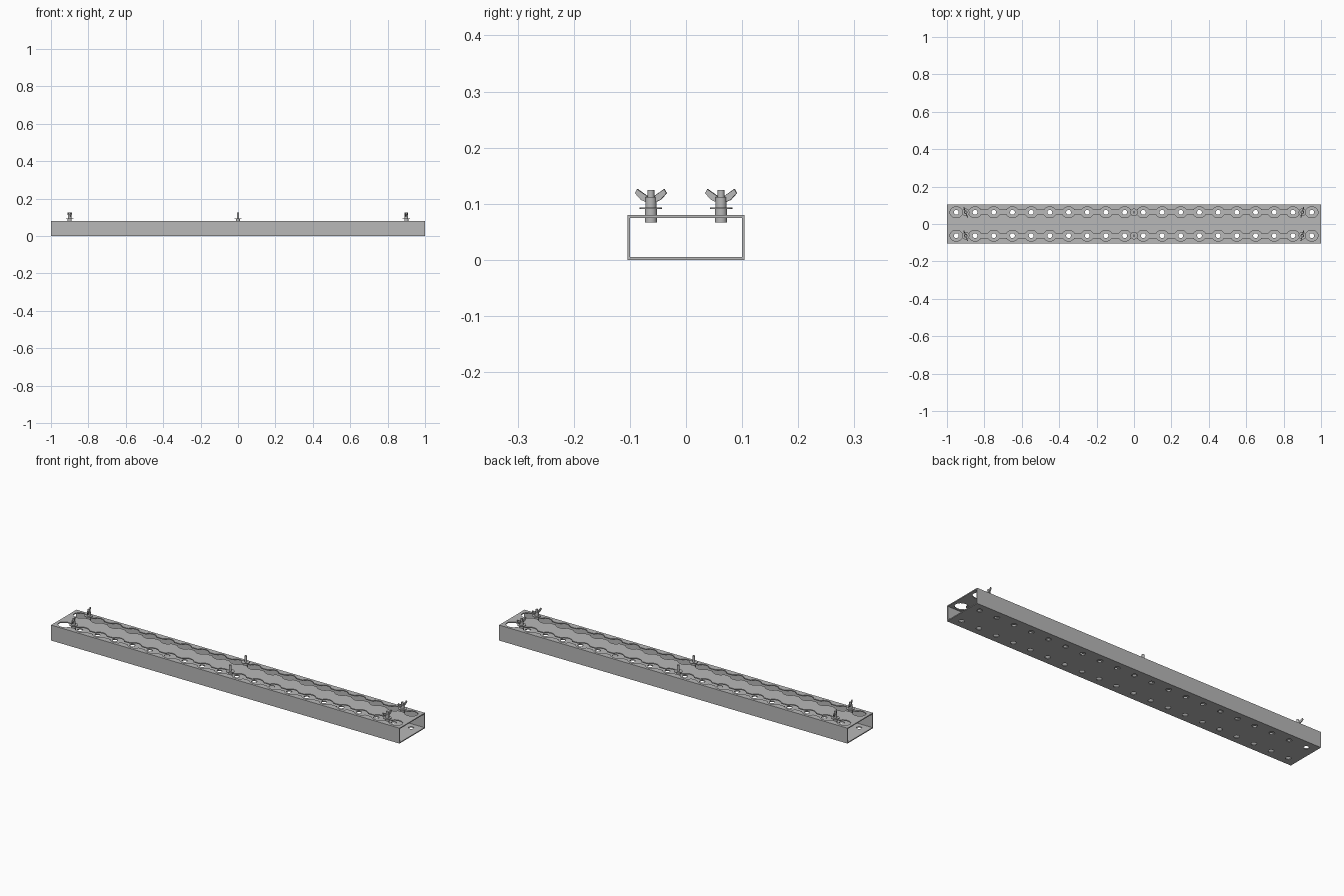
import bpy, bmesh, math
from mathutils import Matrix, Vector

if "Cube" in bpy.data.objects:
    bpy.data.objects.remove(bpy.data.objects["Cube"], do_unlink=True)

LENGTH, WIDTH, HEIGHT, WALL = 2.0, 0.209, 0.08, 0.005
ROW_Y = 0.0625
PITCH = 0.1
COUNT = 20


def make_material(name, value):
    mat = bpy.data.materials.new(name)
    mat.use_nodes = True
    color = (value, value, value, 1)
    mat.diffuse_color = color
    mat.node_tree.nodes["Principled BSDF"].inputs["Base Color"].default_value = color
    return mat


steel = make_material("grey steel", 0.48)


def finish(bm, name, smooth=False):
    bmesh.ops.recalc_face_normals(bm, faces=bm.faces)
    mesh = bpy.data.meshes.new(name)
    bm.to_mesh(mesh)
    bm.free()
    obj = bpy.data.objects.new(name, mesh)
    mesh.materials.append(steel)
    bpy.context.collection.objects.link(obj)
    if smooth:
        select(obj)
        bpy.ops.object.shade_smooth_by_angle(angle=math.radians(35))
    return obj


def select(obj):
    bpy.ops.object.select_all(action='DESELECT')
    obj.select_set(True)
    bpy.context.view_layer.objects.active = obj


def add_box(bm, size, center):
    bmesh.ops.create_cube(bm, size=1, matrix=Matrix.Translation(center) @ Matrix.Diagonal((*size, 1)))


def add_cylinder(bm, radius, z0, z1, x=0, y=0, sides=20):
    bmesh.ops.create_cone(bm, cap_ends=True, segments=sides, radius1=radius, radius2=radius,
                          depth=z1 - z0, matrix=Matrix.Translation((x, y, (z0 + z1) / 2)))


def add_prism(bm, points, direction):
    face = bm.faces.new([bm.verts.new(p) for p in points])
    out = bmesh.ops.extrude_face_region(bm, geom=[face])["geom"]
    bmesh.ops.translate(bm, vec=direction, verts=[v for v in out if isinstance(v, bmesh.types.BMVert)])


def cut(target, cutter):
    cutter.hide_render = True
    mod = target.modifiers.new("cut", 'BOOLEAN')
    mod.operation = 'DIFFERENCE'
    mod.solver = 'EXACT'
    mod.object = cutter
    select(target)
    bpy.ops.object.modifier_apply(modifier=mod.name)
    bpy.data.objects.remove(cutter, do_unlink=True)


# Hollow rectangular rail, open at both ends
bm = bmesh.new()
add_box(bm, (LENGTH, WIDTH, HEIGHT), (0, 0, HEIGHT / 2))
rail = finish(bm, "rail_channel")
bm = bmesh.new()
add_box(bm, (LENGTH + 0.2, WIDTH - 2 * WALL, HEIGHT - 2 * WALL), (0, 0, HEIGHT / 2))
cut(rail, finish(bm, "channel_cutter"))

# Chains of round openings joined by narrow slots on top, small holes below
half_x, half_y, neck = 0.034, 0.029, 0.008
upper = []
for i in range(COUNT):
    cx = (i - (COUNT - 1) / 2) * PITCH
    for k in range(17):
        a = math.pi * (1 - k / 16)
        h = half_y * math.sin(a)
        at_end = (i == 0 and k < 8) or (i == COUNT - 1 and k > 8)
        if h > neck or at_end:
            upper.append((cx + half_x * math.cos(a), max(h, 0)))
outline = upper + [(x, -y) for x, y in reversed(upper) if y > 1e-5]

bm = bmesh.new()
for row in (-ROW_Y, ROW_Y):
    add_prism(bm, [(x, row + y, HEIGHT - 0.02) for x, y in outline], Vector((0, 0, 0.04)))
    for i in range(COUNT):
        add_cylinder(bm, 0.013, -0.02, 0.02, (i - (COUNT - 1) / 2) * PITCH, row)
cut(rail, finish(bm, "opening_cutter"))


# Threaded stud with foot and washer; end studs also carry a wing nut
def make_stud(name, x, y, turn, winged):
    parts = []
    bm = bmesh.new()
    add_cylinder(bm, 0.006, 0.07, 0.125)
    add_cylinder(bm, 0.011, 0.067, 0.091)
    parts.append(finish(bm, name + "_bolt", True))
    bm = bmesh.new()
    add_cylinder(bm, 0.02, 0.091, 0.093, sides=24)
    parts.append(finish(bm, name + "_washer", True))
    if winged:
        bm = bmesh.new()
        add_cylinder(bm, 0.010, 0.093, 0.112, sides=12)
        for side in (-1, 1):
            profile = [(0.006, 0.102), (0.018, 0.107), (0.029, 0.119), (0.025, 0.126), (0.007, 0.114)]
            add_prism(bm, [(-0.0025, side * u, z) for u, z in profile], Vector((0.005, 0, 0)))
        parts.append(finish(bm, name + "_wing_nut", True))
    for part in parts:
        part.location = (x, y, 0)
        part.rotation_euler.z = math.radians(turn)


for side, row in (("front", -ROW_Y), ("back", ROW_Y)):
    make_stud(side + "_right_stud", -0.9, row, 20, True)
    make_stud(side + "_middle_stud", 0, row, 0, False)
    make_stud(side + "_left_stud", 0.9, row, -15, True)
